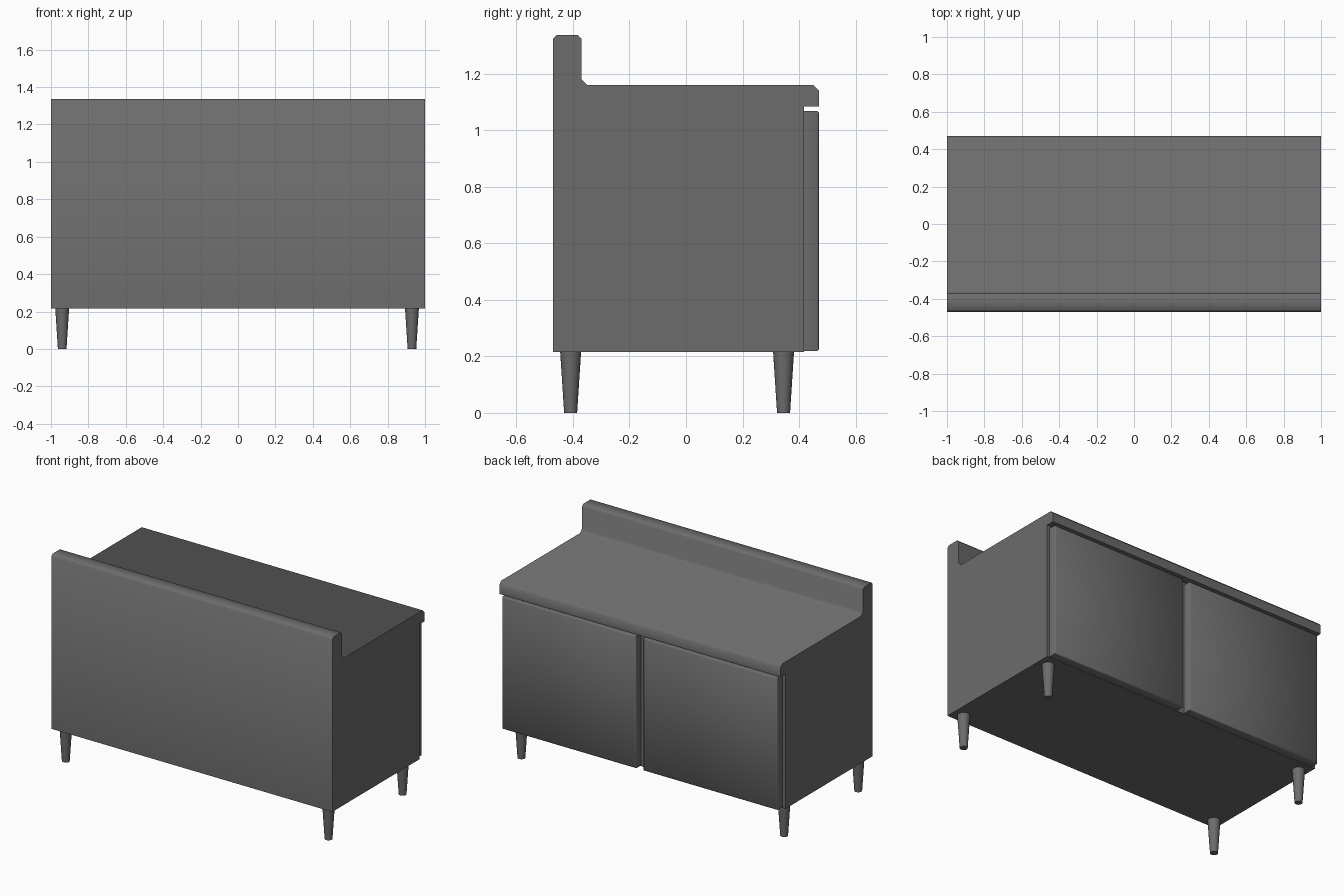
import bpy, bmesh, math

if "Cube" in bpy.data.objects:
    bpy.data.objects.remove(bpy.data.objects["Cube"])

grey = bpy.data.materials.new("dark grey metal")
grey.diffuse_color = (0.15, 0.15, 0.15, 1)
grey.use_nodes = True
grey.node_tree.nodes["Principled BSDF"].inputs["Base Color"].default_value = grey.diffuse_color


def finish(name, bm, angle=50):
    bmesh.ops.recalc_face_normals(bm, faces=bm.faces)
    me = bpy.data.meshes.new(name)
    bm.to_mesh(me)
    bm.free()
    ob = bpy.data.objects.new(name, me)
    bpy.context.collection.objects.link(ob)
    me.materials.append(grey)
    bpy.ops.object.select_all(action='DESELECT')
    ob.select_set(True)
    bpy.context.view_layer.objects.active = ob
    bpy.ops.object.shade_smooth_by_angle(angle=math.radians(angle))
    return ob


# Cabinet body with worktop nose and backsplash: side profile (y, z) swept along x
profile = [
    (-0.47, 0.215), (0.418, 0.215), (0.418, 1.083), (0.47, 1.083),
    (0.47, 1.14), (0.45, 1.16), (-0.35, 1.16), (-0.37, 1.18),
    (-0.37, 1.323), (-0.383, 1.336), (-0.457, 1.336), (-0.47, 1.323),
]
bm = bmesh.new()
side = bm.faces.new([bm.verts.new((-1, y, z)) for y, z in profile])
swept = bmesh.ops.extrude_face_region(bm, geom=[side])["geom"]
bmesh.ops.translate(bm, vec=(2, 0, 0),
                    verts=[v for v in swept if isinstance(v, bmesh.types.BMVert)])
finish("cabinet_body", bm)


# Two doors with softly chamfered outer edges
def door(name, x0, x1):
    y0, y1, z0, z1 = 0.418, 0.47, 0.219, 1.068
    bm = bmesh.new()
    bmesh.ops.create_cube(bm, size=1)
    bmesh.ops.scale(bm, vec=(x1 - x0, y1 - y0, z1 - z0), verts=bm.verts)
    bmesh.ops.translate(bm, vec=((x0 + x1) / 2, (y0 + y1) / 2, (z0 + z1) / 2),
                        verts=bm.verts)
    front = [e for e in bm.edges if all(v.co.y > y1 - 0.001 for v in e.verts)]
    bmesh.ops.bevel(bm, geom=front, offset=0.006, segments=1, affect='EDGES')
    finish(name, bm)


door("left_door", -0.978, -0.024)
door("right_door", 0.028, 0.982)

# Four tapered legs
for xn, x in (("left", -0.94), ("right", 0.93)):
    for yn, y in (("front", -0.408), ("back", 0.345)):
        bm = bmesh.new()
        bmesh.ops.create_cone(bm, cap_ends=True, segments=24, radius1=0.023,
                              radius2=0.037, depth=0.216)
        bmesh.ops.translate(bm, vec=(x, y, 0.108), verts=bm.verts)
        finish(f"{yn}_{xn}_leg", bm, 40)
